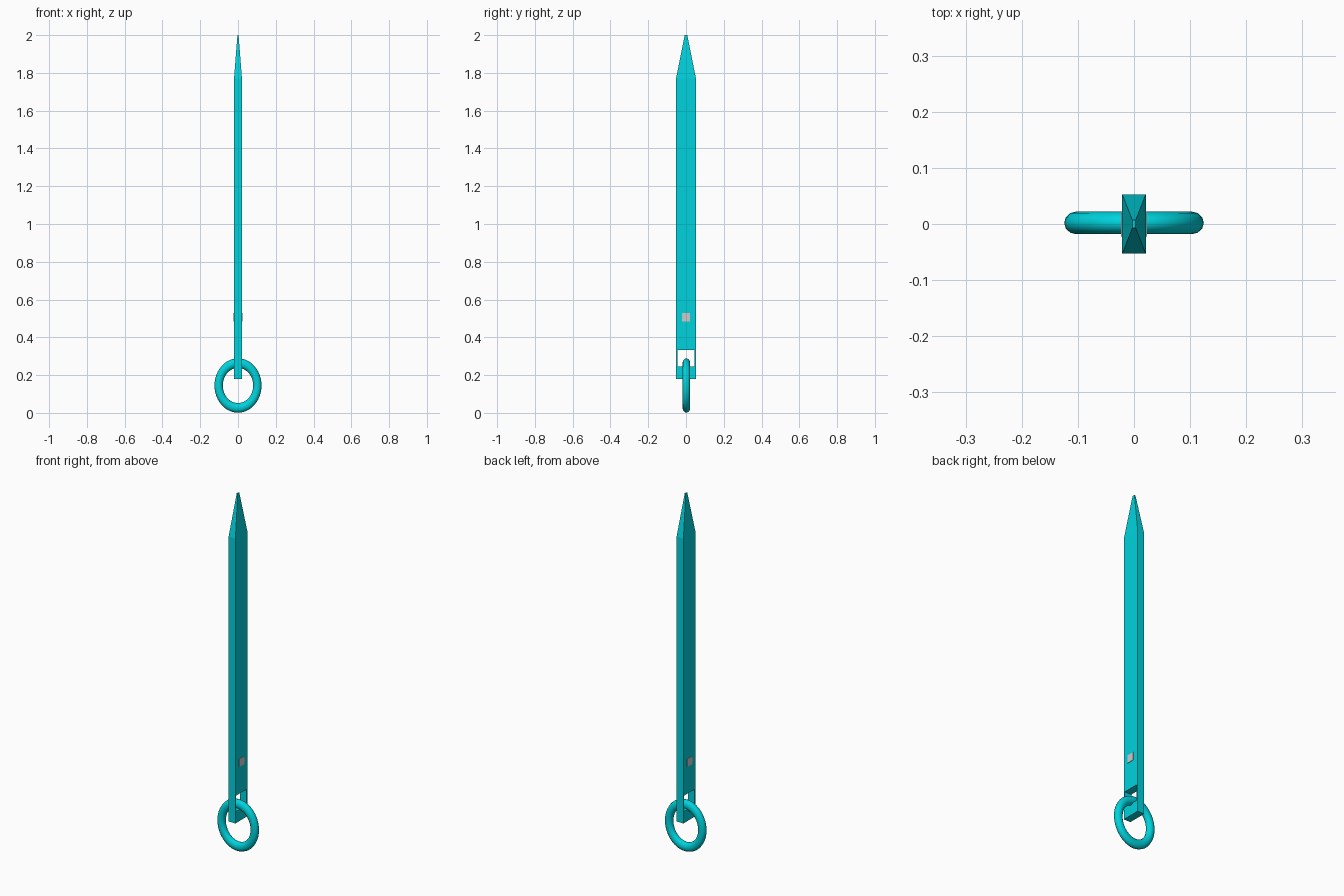
import bpy, bmesh
from math import radians

if "Cube" in bpy.data.objects:
    bpy.data.objects.remove(bpy.data.objects["Cube"])

teal = bpy.data.materials.new("cyan")
teal.diffuse_color = (0.0, 0.65, 0.72, 1)
teal.use_nodes = True
teal.node_tree.nodes["Principled BSDF"].inputs["Base Color"].default_value = teal.diffuse_color


def loft(name, sections, mat=None):
    """Stack rectangular sections (half x, half y, z) into a closed solid."""
    bm = bmesh.new()
    rings = [[bm.verts.new((sx * hx, sy * hy, z))
              for sx, sy in ((-1, -1), (1, -1), (1, 1), (-1, 1))]
             for hx, hy, z in sections]
    bm.faces.new(rings[0][::-1])
    bm.faces.new(rings[-1])
    for a, b in zip(rings, rings[1:]):
        for i in range(4):
            j = (i + 1) % 4
            bm.faces.new((a[i], a[j], b[j], b[i]))
    me = bpy.data.meshes.new(name)
    bm.to_mesh(me)
    bm.free()
    ob = bpy.data.objects.new(name, me)
    bpy.context.collection.objects.link(ob)
    if mat:
        me.materials.append(mat)
    return ob


# Flat stake with a tapered tip
stake = loft("stake", [(0.021, 0.053, 0.18), (0.021, 0.053, 1.77),
                       (0.003, 0.007, 2.0)], teal)

# Eye slot cut through the lower end
cutter = loft("slot_cutter", [(0.1, 0.046, 0.245), (0.1, 0.046, 0.333)])
cutter.hide_render = True
mod = stake.modifiers.new("slot", 'BOOLEAN')
mod.operation = 'DIFFERENCE'
mod.solver = 'EXACT'
mod.object = cutter
bpy.context.view_layer.objects.active = stake
bpy.ops.object.modifier_apply(modifier=mod.name)
bpy.data.objects.remove(cutter)

# Grey square pin through the stake
loft("pin", [(0.0235, 0.022, 0.484), (0.0235, 0.022, 0.528)])

# Oval ring hanging in the slot
bpy.ops.mesh.primitive_torus_add(major_segments=48, minor_segments=12,
                                 major_radius=0.1025, minor_radius=0.022,
                                 location=(0, 0.002, 0.145),
                                 rotation=(radians(90), 0, 0))
ring = bpy.context.object
ring.name = "ring"
ring.scale = (1, 1.155, 0.92)
ring.data.materials.append(teal)
bpy.ops.object.shade_smooth_by_angle(angle=radians(40))
